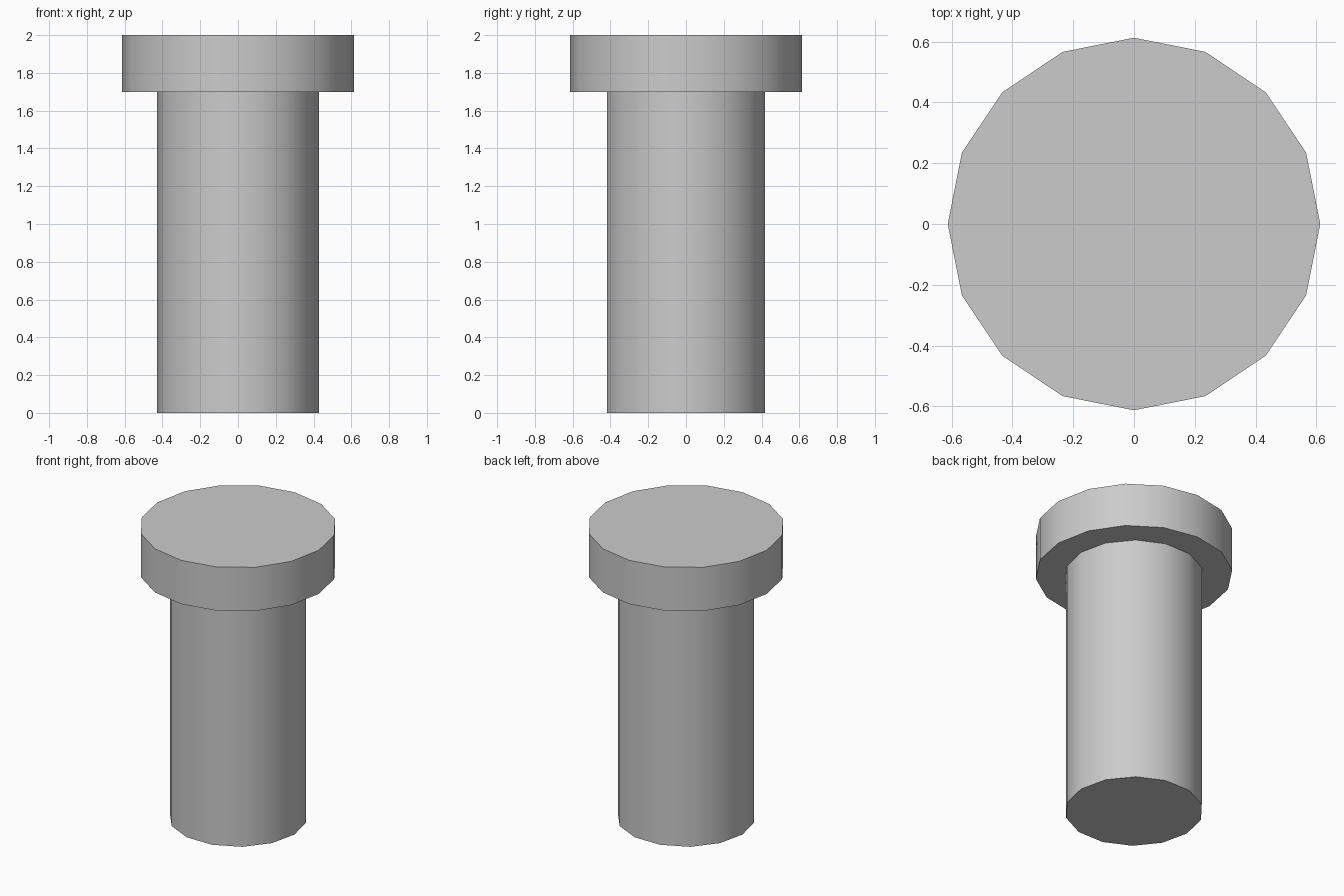
import bpy
import math

default_cube = bpy.data.objects.get("Cube")
if default_cube:
    bpy.data.objects.remove(default_cube, do_unlink=True)

# Plain grey metal
GREY = (0.6, 0.6, 0.6, 1.0)
metal = bpy.data.materials.new("grey_metal")
metal.use_nodes = True
metal.diffuse_color = GREY
metal.node_tree.nodes["Principled BSDF"].inputs["Base Color"].default_value = GREY


def cylinder(name, sides, radius, bottom, top):
    """Capped prism with a corner on the x axis and smooth sides."""
    bpy.ops.mesh.primitive_cylinder_add(
        vertices=sides, radius=radius, depth=top - bottom)
    obj = bpy.context.object
    obj.name = name
    obj.rotation_euler.z = math.pi / 2
    obj.location.z = (bottom + top) / 2
    bpy.ops.object.transform_apply(location=True, rotation=True, scale=True)
    bpy.ops.object.shade_smooth_by_angle(angle=math.radians(40))
    obj.data.materials.append(metal)
    return obj


# Shaft, then the wider flat head on top
cylinder("shaft", 14, 0.43, 0.0, 1.7)
cylinder("head", 16, 0.613, 1.7, 2.0)
